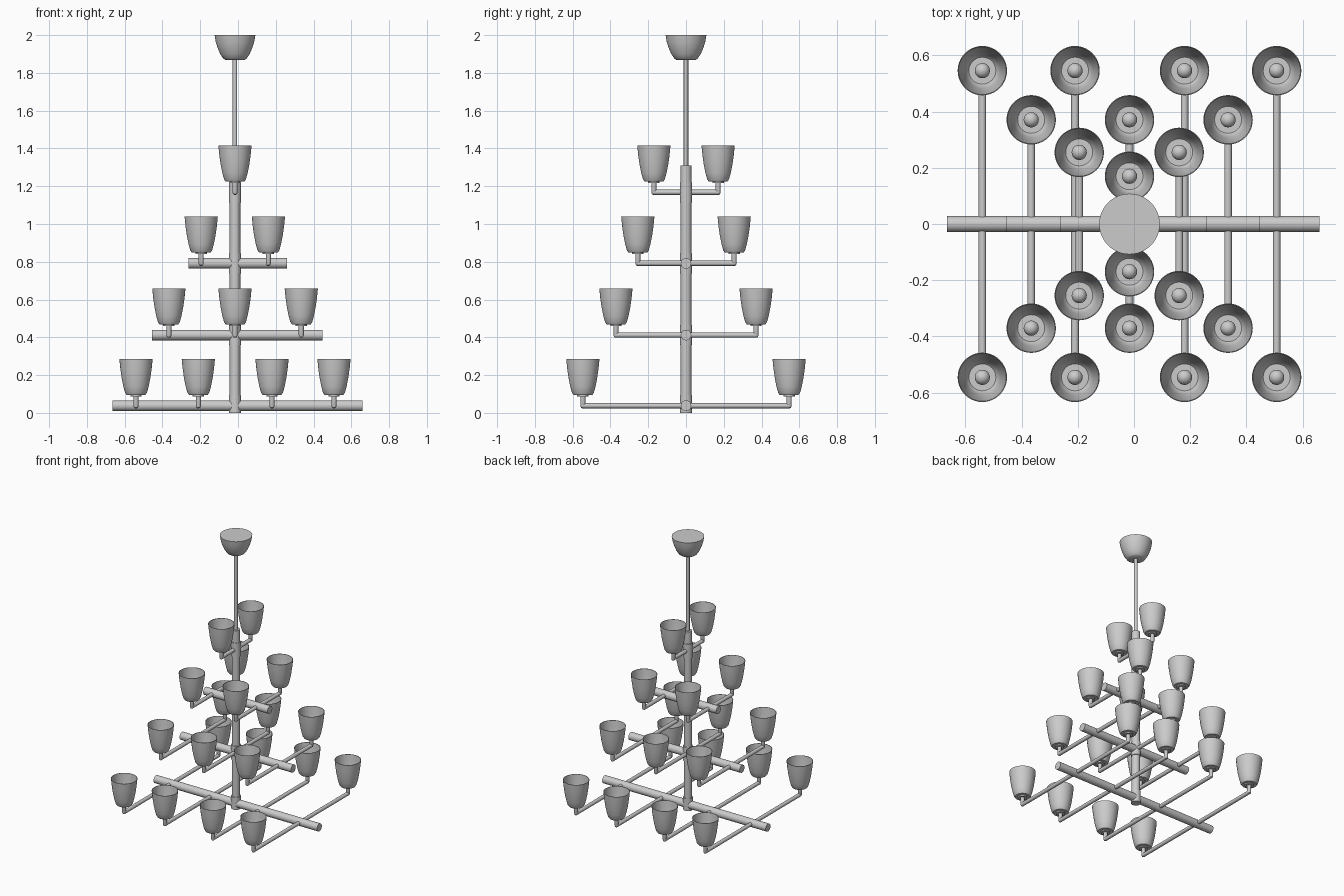
import bpy, math
from mathutils import Vector

if "Cube" in bpy.data.objects:
    bpy.data.objects.remove(bpy.data.objects["Cube"])

CX = -0.016  # column axis


def finish(name, verts, faces):
    me = bpy.data.meshes.new(name)
    me.from_pydata(verts, [], faces)
    me.update()
    ob = bpy.data.objects.new(name, me)
    bpy.context.collection.objects.link(ob)
    bpy.ops.object.select_all(action='DESELECT')
    ob.select_set(True)
    bpy.context.view_layer.objects.active = ob
    bpy.ops.object.shade_smooth_by_angle(angle=math.radians(35))
    return ob


def lathe(name, profile, loc, n=32):
    """Spin (radius, height) points around z; ends are capped."""
    verts, faces = [], []
    for r, z in profile:
        for i in range(n):
            a = 2 * math.pi * i / n
            verts.append((r * math.cos(a), r * math.sin(a), z))
    for k in range(len(profile) - 1):
        for i in range(n):
            j = (i + 1) % n
            faces.append((k*n + i, k*n + j, (k+1)*n + j, (k+1)*n + i))
    faces.append(tuple(reversed(range(n))))
    last = (len(profile) - 1) * n
    faces.append(tuple(range(last, last + n)))
    ob = finish(name, verts, faces)
    ob.location = loc
    return ob


def rod(name, a, b, r, n=24):
    a, b = Vector(a), Vector(b)
    ob = lathe(name, [(r, 0), (r, (b - a).length)], a, n)
    ob.rotation_euler = (b - a).to_track_quat('Z', 'Y').to_euler()
    return ob


def instance(src, name, loc):
    ob = bpy.data.objects.new(name, src.data)
    ob.location = loc
    bpy.context.collection.objects.link(ob)


# ceiling canopy, suspension rod and central column
lathe("ceiling_canopy", [(0.05, 1.868), (0.062, 1.876), (0.078, 1.90), (0.093, 1.935),
                         (0.102, 1.965), (0.108, 2.0)], (CX, 0, 0), 48)
rod("suspension_rod", (CX, 0, 1.30), (CX, 0, 1.88), 0.012)
rod("central_column", (CX, 0, 0), (CX, 0, 1.31), 0.028, 32)

# shade with an inner wall, and the bulb inside it
SHADE = [(0.03, -0.008), (0.03, 0), (0.05, 0.0), (0.058, 0.012), (0.067, 0.045), (0.076, 0.09),
         (0.083, 0.14), (0.088, 0.19), (0.085, 0.19), (0.080, 0.14), (0.073, 0.09),
         (0.064, 0.045), (0.055, 0.014), (0.048, 0.006)]
BULB = [(0.014, 0), (0.014, 0.05), (0.021, 0.075)] + [
    (0.027 * math.cos(t * math.pi / 12), 0.105 + 0.027 * math.sin(t * math.pi / 12))
    for t in range(-1, 6)] + [(0.001, 0.132)]

# tiers: arm height, arm x positions, arm reach in y, cross bar x range
TIERS = [(0.038, (-0.54, -0.21, 0.18, 0.508), 0.546, (-0.665, 0.66)),
         (0.412, (-0.366, CX, 0.335), 0.371, (-0.454, 0.448)),
         (0.792, (-0.195, 0.161), 0.255, (-0.263, 0.259)),
         (1.168, (CX,), 0.17, None)]
shade = bulb = None
for t, (z, xs, reach, bar) in enumerate(TIERS, 1):
    # hub collar on the column, and cross bar
    rod(f"hub_collar_{t}", (CX, 0, max(0, z - 0.053)), (CX, 0, z + 0.053), 0.032, 32)
    if bar:
        rod(f"cross_bar_{t}", (bar[0], 0, z), (bar[1], 0, z), 0.028, 32)
    for i, x in enumerate(xs, 1):
        rod(f"arm_{t}_{i}", (x, -reach, z), (x, reach, z), 0.0135)
        for side, y in (("front", -reach), ("back", reach)):
            tag = f"{t}_{i}_{side}"
            # elbow stem with a rounded foot, then shade and bulb
            lathe(f"elbow_stem_{tag}", [(0.004, -0.0135), (0.010, -0.010), (0.0135, 0),
                                        (0.0135, 0.062)], (x, y, z), 24)
            loc = (x, y, z + 0.057)
            if shade is None:
                shade = lathe("shade_" + tag, SHADE, loc, 40)
                bulb = lathe("bulb_" + tag, BULB, loc, 24)
            else:
                instance(shade, "shade_" + tag, loc)
                instance(bulb, "bulb_" + tag, loc)
